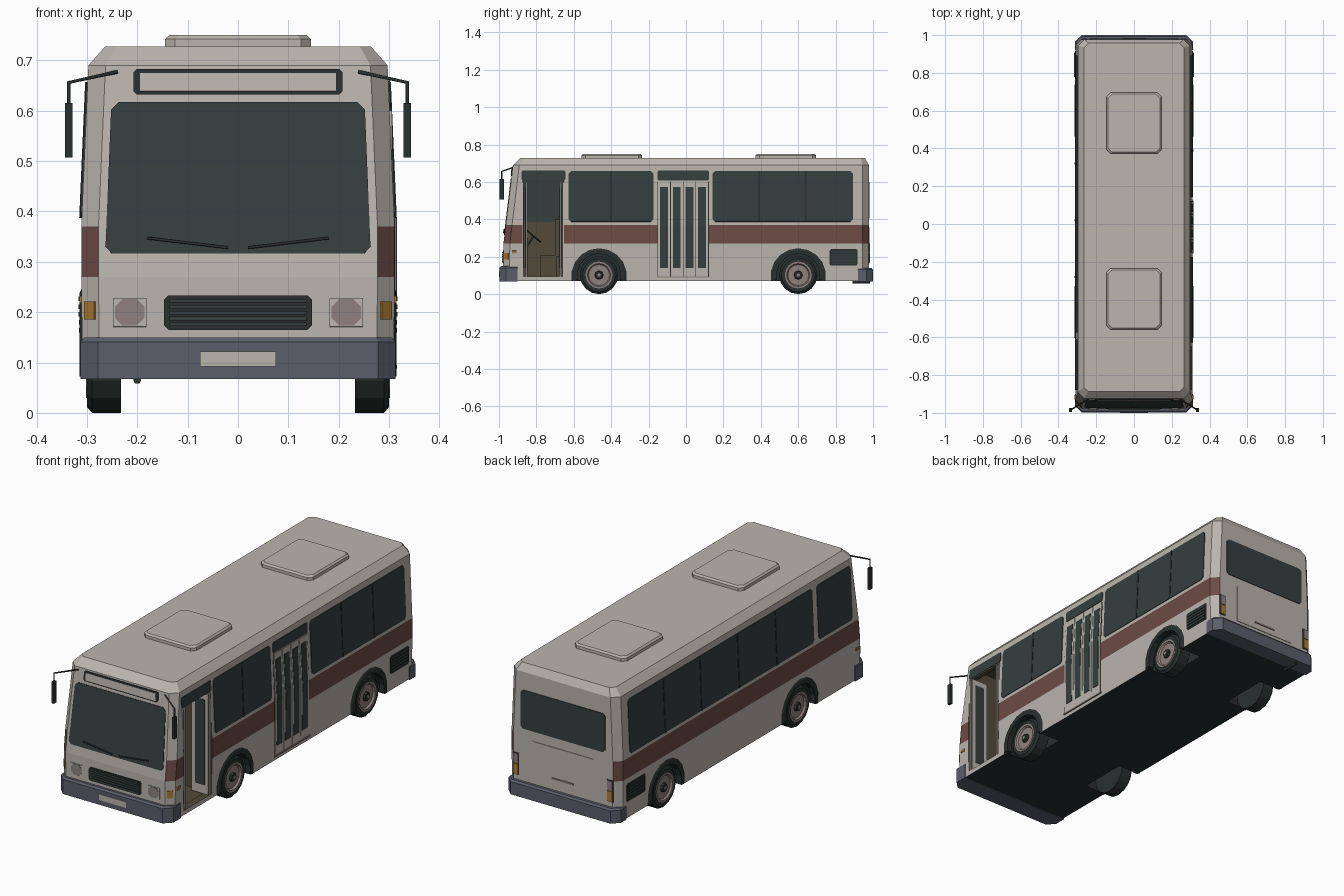
import bpy, bmesh, math
from mathutils import Vector

if "Cube" in bpy.data.objects:
    bpy.data.objects.remove(bpy.data.objects["Cube"])


def material(name, rgb):
    m = bpy.data.materials.new(name)
    m.diffuse_color = (*rgb, 1)
    m.use_nodes = True
    m.node_tree.nodes["Principled BSDF"].inputs["Base Color"].default_value = m.diffuse_color
    return m


PAINT = material("warm grey paint", (0.49, 0.46, 0.42))
STRIPE = material("maroon stripe", (0.15, 0.07, 0.06))
GLASS = material("dark glass", (0.036, 0.050, 0.048))
RUBBER = material("black rubber", (0.022, 0.029, 0.028))
BUMPER = material("blue grey bumper", (0.105, 0.11, 0.145))
ORANGE = material("orange lamp", (0.42, 0.20, 0.03))
RIM = material("pinkish metal", (0.27, 0.22, 0.21))
BROWN = material("brown interior", (0.085, 0.068, 0.042))


def finish(bm, name, mat):
    bmesh.ops.remove_doubles(bm, verts=bm.verts, dist=1e-5)
    bmesh.ops.recalc_face_normals(bm, faces=bm.faces)
    me = bpy.data.meshes.new(name)
    bm.to_mesh(me)
    bm.free()
    me.materials.append(mat)
    ob = bpy.data.objects.new(name, me)
    bpy.context.collection.objects.link(ob)
    return ob


def loft(name, rings, mat, caps=True):
    """Closed skin through equal-length rings of points."""
    bm = bmesh.new()
    vs = [[bm.verts.new(p) for p in r] for r in rings]
    n = len(rings[0])
    for a, b in zip(vs, vs[1:]):
        for i in range(n):
            j = (i + 1) % n
            bm.faces.new((a[i], a[j], b[j], b[i]))
    if caps:
        bm.faces.new(vs[0])
        bm.faces.new(vs[-1])
    return finish(bm, name, mat)


def rect(a0, a1, b0, b1, c=0.0):
    if not c:
        return [(a0, b0), (a1, b0), (a1, b1), (a0, b1)]
    return [(a0 + c, b0), (a1 - c, b0), (a1, b0 + c), (a1, b1 - c),
            (a1 - c, b1), (a0 + c, b1), (a0, b1 - c), (a0, b0 + c)]


def box(name, x0, x1, y0, y1, z0, z1, mat):
    return loft(name, [[(x, y, z) for x, y in rect(x0, x1, y0, y1)] for z in (z0, z1)], mat)


def lathe(name, profile, mat, s, y, z, n=16):
    """Turn (x, radius) points about a sideways axis."""
    rings = [[(s * x, y + r * math.cos(2 * math.pi * i / n), z + r * math.sin(2 * math.pi * i / n))
              for i in range(n)] for x, r in profile]
    bm_ob = loft(name, rings, mat, caps=profile[0][1] > 0)
    return bm_ob


# Body section: height, half width, front position
LEVELS = [(0.07, 0.309, -0.978), (0.27, 0.311, -0.976), (0.37, 0.311, -0.964),
          (0.69, 0.297, -0.925), (0.727, 0.264, -0.886)]


def wall(z, k):
    for a, b in zip(LEVELS, LEVELS[1:]):
        if z <= b[0]:
            return a[k] + (b[k] - a[k]) * (z - a[0]) / (b[0] - a[0])


def panel(name, pts, out, mat, t=0.003):
    """Thin plate lying on a body wall."""
    p = [Vector(q) for q in pts]
    n = (p[1] - p[0]).cross(p[3] - p[1]).normalized()
    if n.dot(Vector(out)) < 0:
        n = -n
    return loft(name, [[q - n * 0.003 for q in p], [q + n * t for q in p]], mat)


def side(name, s, poly, mat, t=0.003):
    return panel(name, [(s * wall(z, 1), y, z) for y, z in poly], (s, 0, 0), mat, t)


def front(name, poly, mat, t=0.003):
    return panel(name, [(x, wall(z, 2), z) for x, z in poly], (0, -1, 0), mat, t)


def rear(name, poly, mat, t=0.003):
    return panel(name, [(x, 0.978, z) for x, z in poly], (0, 1, 0), mat, t)


def tube(name, pts, r, mat):
    cu = bpy.data.curves.new(name, 'CURVE')
    cu.dimensions = '3D'
    cu.bevel_depth, cu.bevel_resolution, cu.use_fill_caps = r, 1, True
    sp = cu.splines.new('POLY')
    sp.points.add(len(pts) - 1)
    for q, p in zip(sp.points, pts):
        q.co = (*p, 1)
    cu.materials.append(mat)
    ob = bpy.data.objects.new(name, cu)
    bpy.context.collection.objects.link(ob)


# Body shell with stripe and dark underside
rings = []
for i, (z, hx, fy) in enumerate(LEVELS):
    roof = i == 4
    rings.append([(x, y, z) for x, y in rect(-hx, hx, fy, 0.957 if roof else 0.978, 0.022 if roof else 0.034)])
body = loft("body", rings, PAINT)
body.data.materials.append(STRIPE)
body.data.materials.append(RUBBER)
for f in body.data.polygons:
    if f.normal.z < -0.5:
        f.material_index = 2
    elif 0.27 < f.center.z < 0.37 and abs(f.normal.x) > 0.5:
        f.material_index = 1

# Cut driver cabin, open front door and wheel wells
WHEELS = [(s, y) for s in (-1, 1) for y in (-0.465, 0.6)]
cutters = [box("cabin_cutter", -0.275, 0.275, -0.888, -0.64, 0.09, 0.68, BROWN),
           box("door_cutter", 0.24, 0.36, -0.875, -0.652, 0.093, 0.605, BROWN)]
cutters += [lathe("well_cutter", [(0.19, 0), (0.19, 0.13), (0.34, 0.13), (0.34, 0)], RUBBER, s, y, 0.1, 20)
            for s, y in WHEELS]
bpy.context.view_layer.objects.active = body
for c in cutters:
    m = body.modifiers.new("cut", 'BOOLEAN')
    m.object, m.operation, m.solver, m.material_mode = c, 'DIFFERENCE', 'EXACT', 'TRANSFER'
    bpy.ops.object.modifier_apply(modifier=m.name)
    bpy.data.objects.remove(c)

# Wheels and arches
for s, y in WHEELS:
    lathe("tyre", [(0.232, 0), (0.232, 0.102), (0.29, 0.102), (0.30, 0.09), (0.30, 0.07), (0.288, 0.068), (0.288, 0)],
          RUBBER, s, y, 0.102)
    lathe("rim", [(0.284, 0), (0.284, 0.072), (0.302, 0.072), (0.302, 0.062), (0.293, 0.056), (0.293, 0)],
          RIM, s, y, 0.102)
    lathe("hub", [(0.29, 0), (0.29, 0.025), (0.303, 0.02), (0.303, 0)], RUBBER, s, y, 0.102, 8)
    lathe("hub_cap", [(0.30, 0), (0.30, 0.009), (0.306, 0.009), (0.306, 0)], RIM, s, y, 0.102, 8)
    arc = []
    for i in range(11):
        a = math.radians(-11.5 + 203 * i / 10)
        ca, sa = math.cos(a), math.sin(a)
        arc.append([(s * x, y + r * ca, max(0.07, 0.1 + r * sa))
                    for x, r in ((0.285, 0.116), (0.314, 0.116), (0.315, 0.137), (0.308, 0.151), (0.285, 0.151))])
    loft("wheel_arch", arc, RUBBER)

# Side windows and dividers
Z0, Z1 = 0.387, 0.657
for s, y0, y1, cuts in ((1, -0.628, -0.174, [-0.4]), (1, 0.142, 0.892, [0.39, 0.64]),
                        (-1, -0.575, 0.892, [-0.28, 0.02, 0.32, 0.61]), (-1, -0.88, -0.612, [])):
    side("side_window", s, rect(y0, y1, Z0, Z1, 0.012), GLASS)
    for y in cuts:
        side("window_divider", s, rect(y - 0.005, y + 0.005, Z0, Z1), RUBBER, 0.005)
for y0, y1 in ((-0.88, -0.645), (-0.152, 0.122)):
    side("door_header_glass", 1, rect(y0, y1, 0.608, 0.66, 0.006), GLASS)

# Middle door with four folding leaves
for z0, z1, g0, g1 in ((0.09, 0.37, 0.14, 0.37), (0.37, 0.602, 0.37, 0.572)):
    side("door_gap", 1, rect(-0.152, 0.122, z0, z1), RUBBER, 0.001)
    for i in range(4):
        y = -0.149 + i * 0.0675
        side("door_leaf", 1, rect(y, y + 0.0645, z0, z1), PAINT, 0.003)
        side("door_glass", 1, rect(y + 0.011, y + 0.053, g0, g1), GLASS, 0.005)
box("door_step", 0.29, 0.316, -0.155, 0.125, 0.088, 0.095, RIM)

# Folded front door leaves
for y in (-0.872, -0.855, -0.672, -0.655):
    box("folded_leaf", 0.215, 0.306, y - 0.004, y + 0.004, 0.095, 0.6, PAINT)
    box("folded_leaf_glass", 0.235, 0.288, y - 0.006, y + 0.006, 0.14, 0.57, GLASS)

# Cabin fittings
box("inner_window", -0.277, -0.272, -0.885, -0.645, 0.387, 0.657, GLASS)
box("seat_base", -0.2, -0.06, -0.78, -0.69, 0.09, 0.21, BROWN)
box("seat_back", -0.2, -0.06, -0.7, -0.67, 0.2, 0.4, BROWN)
box("dashboard", -0.25, 0.05, -0.885, -0.845, 0.09, 0.3, BROWN)
tube("steering_column", [(-0.13, -0.86, 0.24), (-0.13, -0.815, 0.31)], 0.006, RUBBER)
bpy.ops.mesh.primitive_torus_add(major_segments=16, minor_segments=6, major_radius=0.045, minor_radius=0.005,
                                 location=(-0.13, -0.815, 0.31), rotation=(math.radians(-40), 0, 0))
wheel = bpy.context.object
wheel.name = "steering_wheel"
wheel.data.materials.append(RUBBER)

# Front face
front("windscreen", [(-0.25, 0.316), (0.25, 0.316), (0.263, 0.33), (0.252, 0.602),
                     (0.237, 0.617), (-0.237, 0.617), (-0.252, 0.602), (-0.263, 0.33)], GLASS)
front("sign_frame", rect(-0.207, 0.207, 0.632, 0.682, 0.006), RUBBER, 0.004)
front("sign_panel", rect(-0.195, 0.195, 0.638, 0.674), PAINT, 0.006)
front("grille", rect(-0.147, 0.147, 0.165, 0.233, 0.009), RUBBER, 0.003)
for i in range(5):
    z = 0.172 + i * 0.0118
    front("grille_slat", rect(-0.136, 0.136, z, z + 0.007), GLASS, 0.007)
for s in (-1, 1):
    front("headlight_frame", rect(s * 0.215 - 0.033, s * 0.215 + 0.033, 0.171, 0.228), PAINT, 0.003)
    front("headlight", rect(s * 0.215 - 0.029, s * 0.215 + 0.029, 0.173, 0.226, 0.015), RIM, 0.005)
    panel("turn_signal", [(s * x, -0.976 + x - 0.277, z) for x, z in rect(0.283, 0.303, 0.185, 0.221)],
          (s, -1, 0), ORANGE, 0.004)
    side("side_marker", s, rect(-0.93, -0.905, 0.218, 0.232), ORANGE, 0.004)
    tube("wiper", [(s * 0.02, wall(0.328, 2) - 0.006, 0.328), (s * 0.18, wall(0.347, 2) - 0.006, 0.347)], 0.003, RUBBER)
    tube("mirror_arm", [(s * 0.24, -0.925, 0.677), (s * 0.336, -0.985, 0.656), (s * 0.336, -0.985, 0.6)], 0.004, RUBBER)
    box("mirror", s * 0.336 - 0.007, s * 0.336 + 0.007, -0.996, -0.974, 0.507, 0.615, RUBBER)

# Bumpers and number plate
for name, s, back, end, top in (("front_bumper", -1, 0.9, 0.997, 0.15), ("rear_bumper", 1, 0.92, 1.0, 0.14)):
    rings = []
    for z, d in ((0.067, 0), (top - 0.009, 0), (top, 0.008)):
        half = [(0.313 - d, back), (0.313 - d, end - 0.035), (0.278 - d / 2, end - d)]
        rings.append([(x, s * y, z) for x, y in half + [(-x, y) for x, y in reversed(half)]])
    loft(name, rings, BUMPER)
box("number_plate", -0.075, 0.075, -1.0, -0.99, 0.092, 0.122, PAINT)

# Rear face
rear("rear_window", rect(-0.235, 0.235, 0.405, 0.6, 0.012), GLASS)
rear("engine_hatch", rect(-0.17, 0.17, 0.165, 0.355), PAINT, 0.003)
rear("hatch_handle", rect(-0.06, 0.06, 0.195, 0.203), RIM, 0.007)
for s in (-1, 1):
    x = s * 0.262
    rear("tail_lamp_frame", rect(x - 0.017, x + 0.017, 0.165, 0.275), RUBBER, 0.002)
    rear("reverse_lamp", rect(x - 0.014, x + 0.014, 0.222, 0.271), RIM, 0.005)
    rear("tail_lamp", rect(x - 0.014, x + 0.014, 0.169, 0.219), ORANGE, 0.005)
    side("engine_vent", s, rect(0.768, 0.917, 0.152, 0.242, 0.008), RUBBER, 0.002)
    for i in range(5):
        z = 0.16 + i * 0.0155
        side("vent_slat", s, rect(0.777, 0.908, z, z + 0.009), GLASS, 0.006)
tube("exhaust_pipe", [(-0.2, 0.89, 0.065), (-0.2, 0.985, 0.065)], 0.008, RUBBER)

# Roof hatches
for y0, y1 in ((0.372, 0.695), (-0.558, -0.235)):
    loft("roof_hatch", [[(x, y, z) for x, y in rect(-0.145 + d, 0.145 - d, y0 + d, y1 - d, 0.02)]
                        for z, d in ((0.72, 0), (0.742, 0), (0.75, 0.008))], PAINT)
